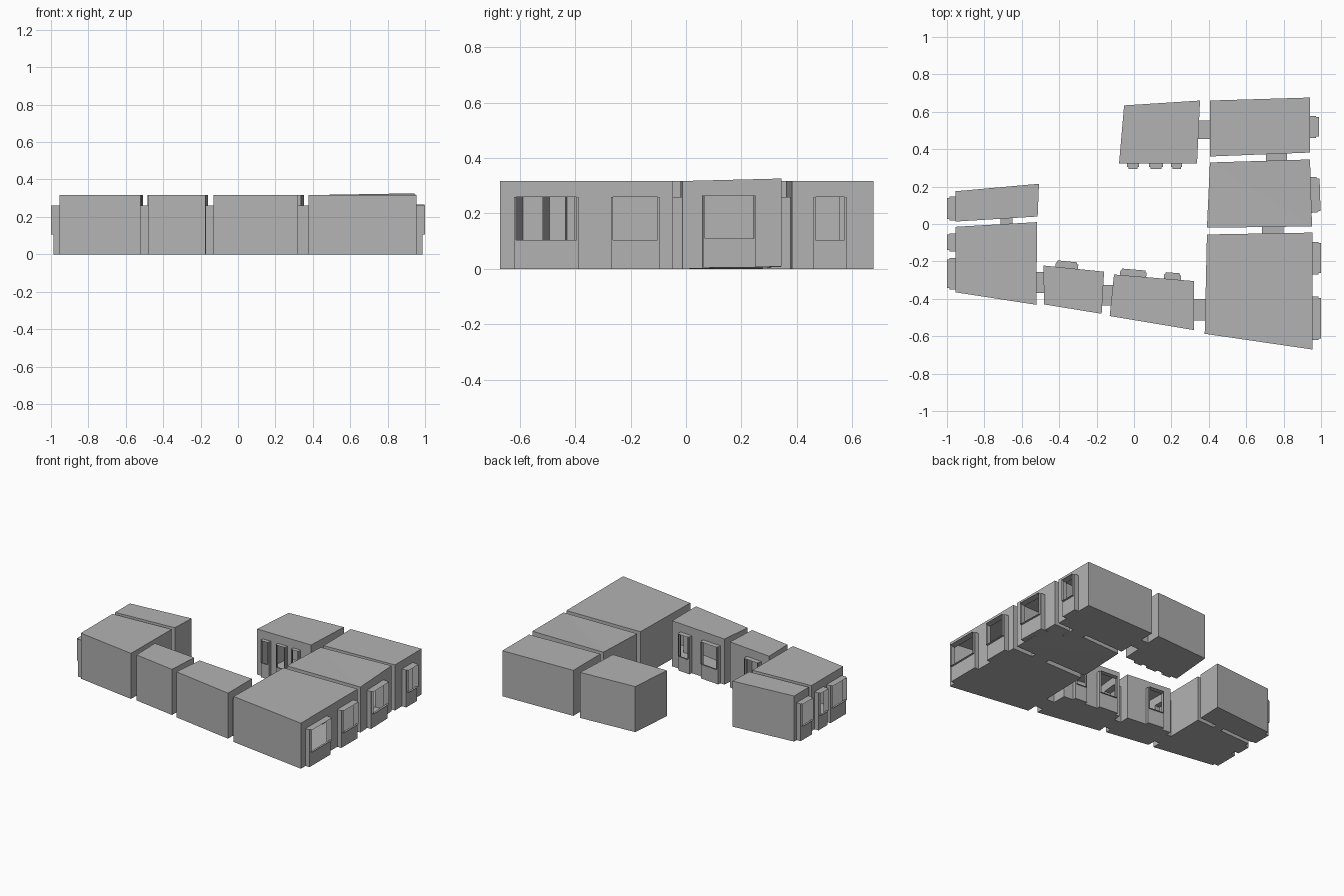
import bpy, bmesh
from mathutils import Vector

cube = bpy.data.objects.get("Cube")
if cube:
    bpy.data.objects.remove(cube, do_unlink=True)

ROOF, HEAD, SILL = 0.317, 0.26, 0.105

grey = bpy.data.materials.new("plain grey")
grey.use_nodes = True
colour = (0.45, 0.45, 0.45, 1)
grey.diffuse_color = colour
grey.node_tree.nodes["Principled BSDF"].inputs["Base Color"].default_value = colour

# Footprint corners, anticlockwise from the front left corner
ROOMS = {
    "back_right_room": [(.406, .361), (.941, .382), (.941, .676), (.406, .66)],
    "middle_right_room": [(.39, -.02), (.952, -.013), (.941, .345), (.406, .329)],
    "large_corner_room": [(.378, -.587), (.954, -.671), (.954, -.046), (.39, -.056)],
    "back_middle_room": [(-.08, .323), (.337, .323), (.353, .66), (-.053, .634)],
    "front_hall": [(-.13, -.492), (.32, -.567), (.32, -.305), (-.107, -.27)],
    "small_front_hall": [(-.48, -.43), (-.173, -.48), (-.16, -.255), (-.485, -.222)],
    "left_room": [(-.955, -.365), (-.522, -.432), (-.518, .01), (-.955, -.015)],
    "small_left_room": [(-.955, .013), (-.515, .04), (-.508, .215), (-.955, .175)],
}

# Windows: wall (0 front, 1 right, 2 back, 3 left), start, end, depth
WINDOWS = {
    "back_right_room": [(1, .46, .578, .048)],
    "middle_right_room": [(1, .06, .25, .048)],
    "large_corner_room": [(1, -.27, -.095, .046), (1, -.62, -.388, .046)],
    "back_middle_room": [(0, -.037, .027, .028), (0, .08, .155, .028), (0, .198, .257, .028)],
    "front_hall": [(2, -.075, .065, .035), (2, .16, .25, .035)],
    "small_front_hall": [(2, -.42, -.3, .035)],
    "left_room": [(3, -.35, -.182, .045), (3, -.147, -.05, .045)],
    "small_left_room": [(3, .02, .147, .045)],
}

# Doorways: lower room, upper room, axis, middle of the gap, start, end
DOORS = [
    ("middle_right_room", "back_right_room", 1, .355, .706, .818),
    ("large_corner_room", "middle_right_room", 1, -.032, .685, .8),
    ("back_middle_room", "back_right_room", 0, .38, .455, .553),
    ("front_hall", "large_corner_room", 0, .35, -.515, -.402),
    ("small_front_hall", "front_hall", 0, -.14, -.435, -.325),
    ("left_room", "small_front_hall", 0, -.5, -.37, -.257),
    ("left_room", "small_left_room", 1, .015, -.715, -.65),
]


def prism(name, points, low, high, lift=None):
    """Upright block over a footprint; lift raises one corner a little."""
    bm = bmesh.new()
    rings = []
    for z in (low, high):
        rings.append([bm.verts.new((x, y, z + (.009 if i == lift else 0)))
                      for i, (x, y) in enumerate(points)])
    bottom, top = rings
    bm.faces.new(bottom)
    bm.faces.new(top)
    n = len(points)
    for i in range(n):
        j = (i + 1) % n
        bm.faces.new((bottom[i], bottom[j], top[j], top[i]))
    if lift is not None:
        bmesh.ops.triangulate(bm, faces=bm.faces[:])
    bmesh.ops.recalc_face_normals(bm, faces=bm.faces)
    mesh = bpy.data.meshes.new(name)
    bm.to_mesh(mesh)
    bm.free()
    obj = bpy.data.objects.new(name, mesh)
    bpy.context.collection.objects.link(obj)
    return obj


def window_parts(corners, wall, start, end, depth, raise_by):
    """Recess down to the floor plus a narrower open pane; returns pane centre."""
    a, b = Vector(corners[wall]), Vector(corners[(wall + 1) % 4])
    along = (b - a).normalized()
    out = Vector((along.y, -along.x))
    axis = 0 if wall in (0, 2) else 1
    p, q = (a + (b - a) * ((t - a[axis]) / (b[axis] - a[axis])) for t in (start, end))
    step = (q - p).normalized()

    def block(inset, near, far, low):
        s, e = p + step * inset, q - step * inset
        pts = [s + out * near, e + out * near, e + out * far, s + out * far]
        return prism("window_part", pts, low, HEAD + raise_by)

    recess = block(0, -.03, depth * .68, raise_by)
    pane = block(.007, depth * .3, depth, SILL + raise_by)
    middle = (p + q) / 2 + out * depth
    return [recess, pane], Vector((middle.x, middle.y, (SILL + HEAD) / 2 + raise_by))


def door_part(axis, middle, start, end, side):
    """Half of a doorway, open at the middle of the gap."""
    lo, hi = sorted((middle, middle + side * .08))
    pts = [(lo, start), (hi, start), (hi, end), (lo, end)]
    centre = (middle, (start + end) / 2)
    if axis == 1:
        pts = [(y, x) for x, y in pts]
        centre = centre[::-1]
    return prism("door_part", pts, 0, HEAD), Vector((*centre, HEAD / 2))


for name, corners in ROOMS.items():
    tilted = name == "middle_right_room"
    room = prism(name, corners, 0, ROOF, 2 if tilted else None)
    parts, openings = [], []
    for wall, start, end, depth in WINDOWS[name]:
        pieces, hole = window_parts(corners, wall, start, end, depth, .005 if tilted else 0)
        parts += pieces
        openings.append(hole)
    for lower, upper, axis, middle, start, end in DOORS:
        if name in (lower, upper):
            piece, hole = door_part(axis, middle, start, end, -1 if name == lower else 1)
            parts.append(piece)
            openings.append(hole)

    # Join the parts into one hollow shell
    for part in parts:
        mod = room.modifiers.new("join", "BOOLEAN")
        mod.operation, mod.solver, mod.object = "UNION", "EXACT", part
    graph = bpy.context.evaluated_depsgraph_get()
    mesh = bpy.data.meshes.new_from_object(room.evaluated_get(graph))
    room.modifiers.clear()
    room.data = mesh
    for part in parts:
        bpy.data.objects.remove(part, do_unlink=True)

    # Open the window panes and doorways
    bm = bmesh.new()
    bm.from_mesh(mesh)
    ends = [f for f in bm.faces
            if any((f.calc_center_bounds() - hole).length < .004 for hole in openings)]
    bmesh.ops.delete(bm, geom=ends, context="FACES")
    bm.to_mesh(mesh)
    bm.free()
    mesh.materials.clear()
    mesh.materials.append(grey)
